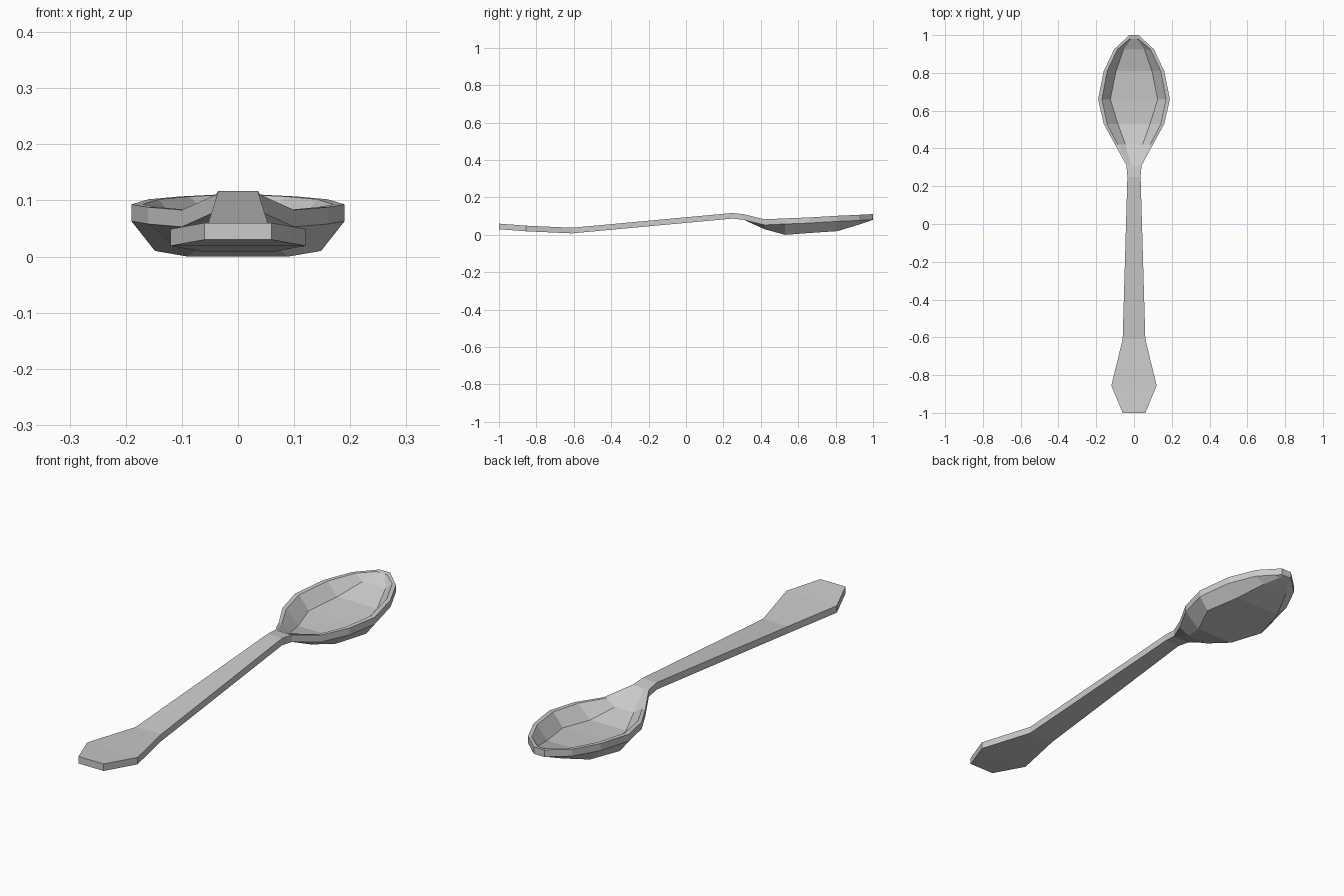
import bpy, bmesh

if "Cube" in bpy.data.objects:
    bpy.data.objects.remove(bpy.data.objects["Cube"])

T = 0.032  # metal thickness

# handle stations: y, half width, top height
handle = [(-1.0, 0.06, 0.06), (-0.855, 0.12, 0.049), (-0.61, 0.06, 0.038),
          (0.25, 0.035, 0.117), (0.31, 0.04, 0.11)]
# bowl stations: y, rim half width, rim height, inner rim half width,
#                floor half width, floor height, underside half width, underside height
bowl = [(0.42, 0.10, 0.083, 0.086, 0.045, 0.056, 0.05, 0.03),
        (0.53, 0.16, 0.088, 0.142, 0.085, 0.031, 0.09, 0.0),
        (0.66, 0.19, 0.093, 0.17, 0.125, 0.036, 0.148, 0.01),
        (0.81, 0.16, 0.102, 0.142, 0.095, 0.047, 0.11, 0.02),
        (0.925, 0.105, 0.107, 0.087, 0.055, 0.079, 0.06, 0.055),
        (0.98, 0.046, 0.11, 0.024, 0.015, 0.107, 0.025, 0.073)]


def section(y, w, zt, wi, wf, zf, wb, zb):
    """Closed cross-section, mirrored about x = 0."""
    half = [(wf, zf), (wi, zt), (w, zt), (w, zt - 0.03), (wb, zb)]
    right = [(x, y, z) for x, z in half]
    left = [(-x, y, z) for x, z in reversed(half)]
    return [(0, y, zf)] + right + [(0, y, zb)] + left


def flat(y, w, zt):
    return section(y, w, zt, 0.8 * w, 0.4 * w, zt, 0.5 * w, zt - 0.03)


# loft the whole spoon from handle end to bowl tip
sections = [flat(*h) for h in handle] + [section(*b) for b in bowl]
sections.append(flat(1.0, 0.025, 0.111))
bm = bmesh.new()
rings = [[bm.verts.new(p) for p in s] for s in sections]
n = len(rings[0])
for a, b in zip(rings, rings[1:]):
    for i in range(n):
        j = (i + 1) % n
        bm.faces.new((a[i], a[j], b[j], b[i]))
bm.faces.new(rings[0])
bm.faces.new(rings[-1])
bmesh.ops.recalc_face_normals(bm, faces=bm.faces)

mesh = bpy.data.meshes.new("spoon")
bm.to_mesh(mesh)
bm.free()
bpy.context.collection.objects.link(bpy.data.objects.new("spoon", mesh))
